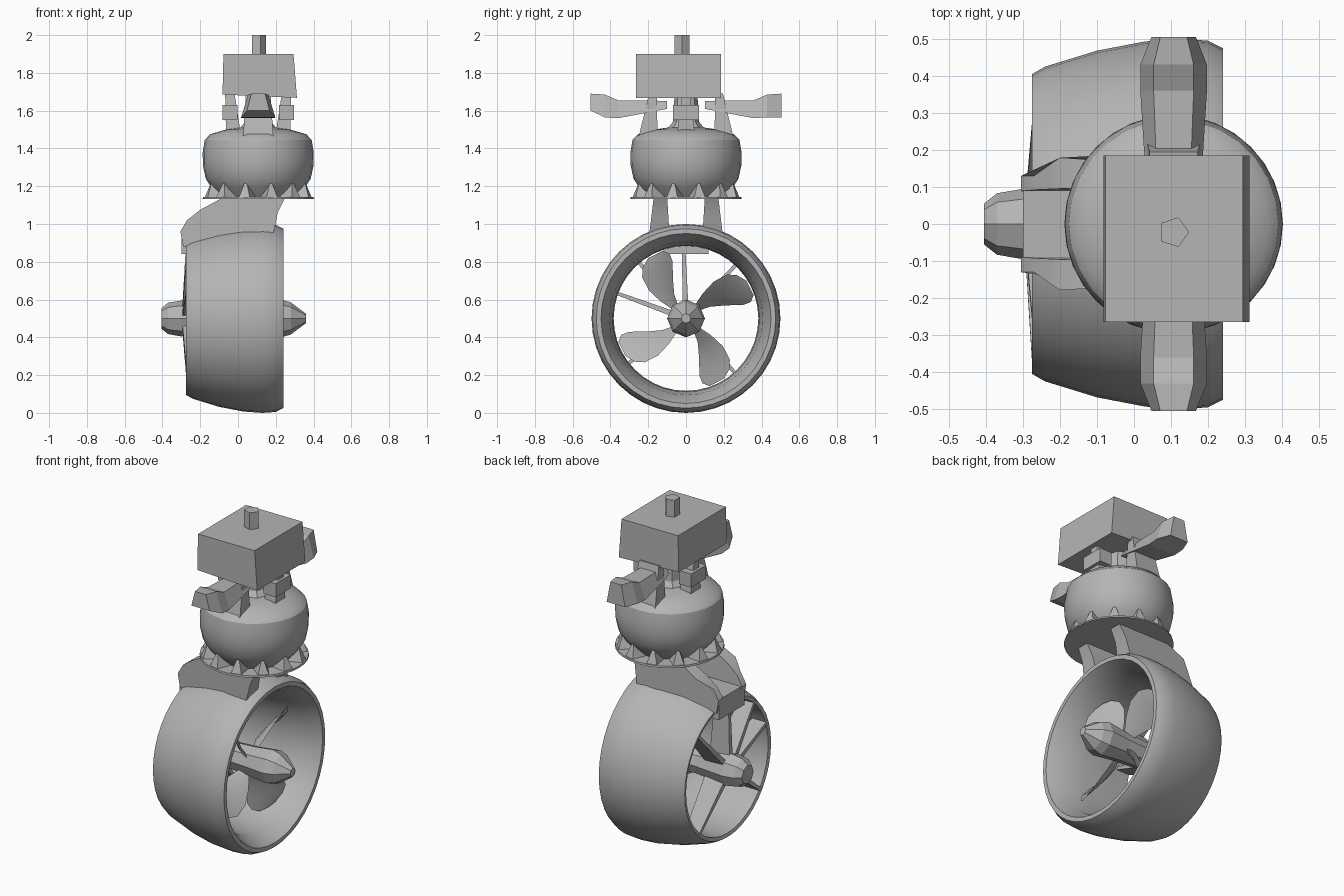
import bpy, bmesh, math
from mathutils import Vector, Matrix

cube = bpy.data.objects.get("Cube")
if cube:
    bpy.data.objects.remove(cube, do_unlink=True)

GREY = (0.46, 0.46, 0.46, 1)
grey = bpy.data.materials.new("plain grey")
grey.use_nodes = True
grey.diffuse_color = GREY
grey.node_tree.nodes["Principled BSDF"].inputs["Base Color"].default_value = GREY

AXIS_Z = 0.5      # height of the propeller axis
COLUMN_X = 0.107  # centre of the upright housing


def build(name, verts, faces, smooth=None):
    mesh = bpy.data.meshes.new(name)
    bm = bmesh.new()
    vs = [bm.verts.new(v) for v in verts]
    for f in faces:
        bm.faces.new([vs[i] for i in f])
    bmesh.ops.recalc_face_normals(bm, faces=bm.faces)
    bm.to_mesh(mesh)
    bm.free()
    mesh.materials.append(grey)
    obj = bpy.data.objects.new(name, mesh)
    bpy.context.collection.objects.link(obj)
    if smooth:
        bpy.ops.object.select_all(action='DESELECT')
        obj.select_set(True)
        bpy.context.view_layer.objects.active = obj
        bpy.ops.object.shade_smooth_by_angle(angle=math.radians(smooth))
    return obj


def loft(name, rings, closed=False, smooth=None):
    """Skin equal-length rings; cap the ends, or join last to first."""
    n, m = len(rings[0]), len(rings)
    verts = [v for r in rings for v in r]
    faces = []
    for i in range(m if closed else m - 1):
        a, b = i * n, (i + 1) % m * n
        for k in range(n):
            j = (k + 1) % n
            faces.append((a + k, a + j, b + j, b + k))
    if not closed:
        faces += [range(n), range((m - 1) * n, m * n)]
    return build(name, verts, faces, smooth)


def turn_x(name, profile, sides, closed=False, smooth=None):
    """Revolve (x, radius) pairs round the propeller axis."""
    turns = [math.tau * k / sides for k in range(sides)]
    rings = [[(x, r * math.sin(t), AXIS_Z + r * math.cos(t)) for t in turns] for x, r in profile]
    return loft(name, rings, closed, smooth)


def turn_z(name, profile, sides, x=COLUMN_X, y=0, smooth=None):
    """Revolve (radius, z) pairs round an upright axis."""
    turns = [math.tau * k / sides for k in range(sides)]
    rings = [[(x + r * math.cos(t), y + r * math.sin(t), z) for t in turns] for r, z in profile]
    return loft(name, rings, smooth=smooth)


def bar(name, p, q, w, d, w2=None, d2=None):
    """Tapered four-sided bar from p to q, w across x, d across the other way."""
    p, q = Vector(p), Vector(q)
    along = (q - p).normalized()
    side = Vector((1, 0, 0))
    up = along.cross(side).normalized()
    rings = []
    for c, a, b in ((p, w, d), (q, w2 or w, d2 or d)):
        rings.append([c + side * a * s / 2 + up * b * t / 2
                      for s, t in ((-1, -1), (1, -1), (1, 1), (-1, 1))])
    return loft(name, rings)


# Duct: a foil-shaped ring, wider at the intake
turn_x("duct", [(0.24, 0.475), (0.2, 0.495), (0.13, 0.5), (0.03, 0.493), (-0.1, 0.468),
                (-0.24, 0.425), (-0.275, 0.405), (-0.27, 0.385), (-0.15, 0.383),
                (0.02, 0.388), (0.15, 0.405), (0.24, 0.45)], 40, closed=True, smooth=35)

# Hub with tail block and nose
turn_x("hub", [(-0.405, 0.055), (-0.37, 0.083), (-0.3, 0.095), (-0.1, 0.075), (0.1, 0.085),
               (0.23, 0.1), (0.28, 0.085), (0.36, 0.025)], 8)

# Propeller: four twisted paddles
STATIONS = [(0.06, 0.05, 60), (0.14, 0.13, 52), (0.22, 0.2, 45), (0.3, 0.23, 38),
            (0.345, 0.19, 33), (0.375, 0.1, 30)]
for k in range(4):
    spin = Matrix.Rotation(math.radians(27 + 90 * k), 3, 'X')
    rings = []
    for r, width, pitch in STATIONS:
        p = math.radians(pitch)
        chord = Vector((math.sin(p), 0, math.cos(p))) * width / 2
        thick = Vector((math.cos(p), 0, -math.sin(p))) * 0.008
        mid = Vector((0.08, r, 0.04 * math.sin(r * 9)))
        rings.append([spin @ (mid + o) + Vector((0, 0, AXIS_Z))
                      for o in (-chord, thick, chord, -thick)])
    loft(f"propeller_blade_{k + 1}", rings, smooth=40)

# Stator struts from hub to the rear of the duct
for k, angle in enumerate((47, 92, 130, 160, 218, 312)):
    t = math.radians(angle)
    out = Vector((0, math.cos(t), math.sin(t)))
    c = Vector((-0.23, 0, AXIS_Z))
    bar(f"stator_strut_{k + 1}", c + out * 0.06, c + out * 0.4, 0.13, 0.03, 0.09, 0.018)

# Neck: two mirrored side walls leaning from the duct to the mounting disc
WALL = [(-0.29, 0.88), (-0.305, 0.96), (-0.27, 1.02), (-0.2, 1.075), (-0.08, 1.14),
        (0.25, 1.14), (0.21, 1.06), (0.19, 0.96), (0.17, 0.91)]
for side, s in (("left", 1), ("right", -1)):
    outer = [(x, s * (0.13 if x < -0.25 else 0.2 - 0.12 * max(0, z - 0.9)), z) for x, z in WALL]
    inner = [(x, s * (0.085 + 0.06 * max(0, z - 0.9)), z) for x, z in WALL]
    loft(f"neck_wall_{side}", [outer, inner], smooth=35)
bar("neck_rear_fairing", (-0.2, -0.12, 0.9), (-0.2, 0.12, 0.9), 0.2, 0.12)

# Mounting disc with gussets, and the round housing above it
turn_z("mounting_disc", [(0.295, 1.132), (0.293, 1.142)], 32)
for k in range(12):
    t = math.tau * (k + 0.5) / 12
    u, v = Vector((math.cos(t), math.sin(t), 0)), Vector((-math.sin(t), math.cos(t), 0))
    base = Vector((COLUMN_X, 0, 1.14))
    up = Vector((0, 0, 0.1))
    build(f"disc_gusset_{k + 1}",
          [base + u * 0.285 - v * 0.03, base + u * 0.285 + v * 0.03, base + u * 0.2 + v * 0.04,
           base + u * 0.2 - v * 0.04, base + u * 0.25 + up],
          [(0, 1, 2, 3), (0, 1, 4), (1, 2, 4), (2, 3, 4), (3, 0, 4)])
turn_z("round_housing", [(0.2, 1.14), (0.245, 1.19), (0.278, 1.24), (0.293, 1.31), (0.294, 1.38),
                         (0.283, 1.445), (0.255, 1.475), (0.17, 1.5), (0.1, 1.51)],
       28, smooth=32)

# Centre column and four leaning posts under the control box
turn_z("centre_column", [(0.11, 1.49), (0.07, 1.54), (0.06, 1.69)], 8)
for name, x, y in (("front", 0, -1), ("back", 0, 1), ("left", 1, 0), ("right", -1, 0)):
    foot = (COLUMN_X + x * 0.13, y * 0.2, 1.46)
    head = (COLUMN_X + x * 0.15, y * 0.175, 1.69)
    thin = 0.05 if x else 0.13
    bar(f"post_{name}", foot, head, thin + 0.03, 0.1, thin, 0.04)

# Side arms: flat brackets with chunky outer ends
for name, s in (("front", -1), ("back", 1)):
    def section(y, half, low, high):
        return [(COLUMN_X - half, s * y, low), (COLUMN_X + half, s * y, low),
                (COLUMN_X + half * 0.6, s * y, high), (COLUMN_X - half * 0.6, s * y, high)]
    loft(f"arm_{name}", [section(0.1, 0.07, 1.61, 1.65), section(0.2, 0.08, 1.59, 1.655),
                         section(0.36, 0.09, 1.56, 1.655), section(0.43, 0.09, 1.565, 1.685),
                         section(0.505, 0.06, 1.6 if s < 0 else 1.565, 1.69)])
for s in (-1, 1):
    x = COLUMN_X + s * 0.15
    bar("lug_left" if s > 0 else "lug_right", (x, -0.07, 1.59), (x, 0.07, 1.59), 0.08, 0.08)

# Control box, slightly wider at the base, with a five-sided pin
loft("control_box", [[(-0.082, -0.265, 1.685), (0.312, -0.265, 1.668),
                      (0.312, 0.185, 1.668), (-0.082, 0.185, 1.685)],
                     [(-0.077, -0.265, 1.9), (0.294, -0.265, 1.9),
                      (0.294, 0.185, 1.9), (-0.077, 0.185, 1.9)]])
turn_z("top_pin", [(0.042, 1.89), (0.042, 2.0)], 5, y=-0.022)
